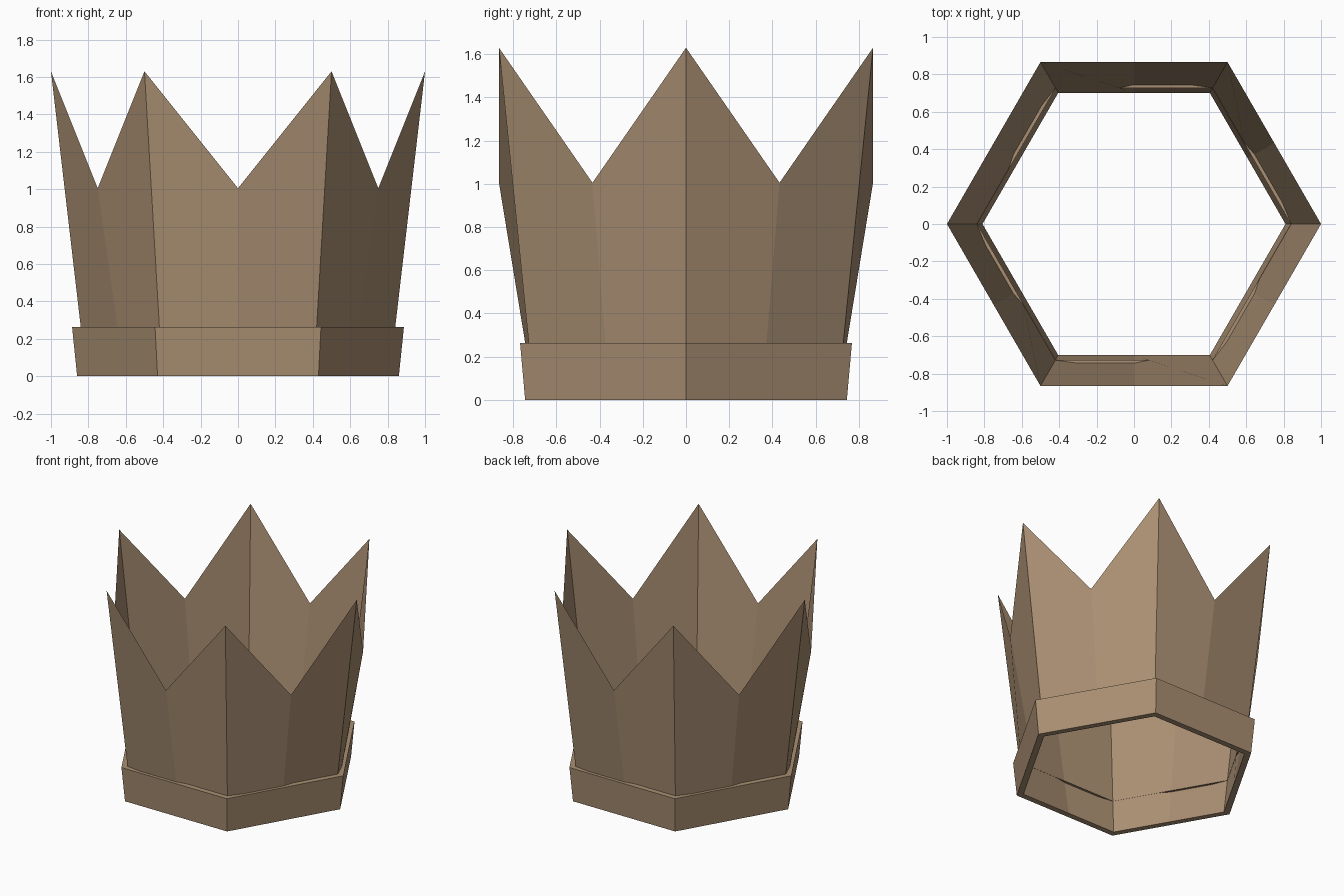
import bpy
import bmesh
from math import cos, sin, pi

if "Cube" in bpy.data.objects:
    bpy.data.objects.remove(bpy.data.objects["Cube"])

SIDES = 6

gold = bpy.data.materials.new("dull gold")
gold.diffuse_color = (0.40, 0.275, 0.17, 1)
gold.use_nodes = True
gold.node_tree.nodes["Principled BSDF"].inputs["Base Color"].default_value = gold.diffuse_color


def corner(i, r, z):
    a = 2 * pi * i / SIDES
    return (r * cos(a), r * sin(a), z)


def midpoint(i, r, z):
    """Middle of side i of a hexagon with corner radius r."""
    a = 2 * pi * (i + 0.5) / SIDES
    d = r * cos(pi / SIDES)
    return (d * cos(a), d * sin(a), z)


def ring(bm, r, z):
    return [bm.verts.new(corner(i, r, z)) for i in range(SIDES)]


def bridge(bm, lower, upper):
    n = len(lower)
    for i in range(n):
        j = (i + 1) % n
        bm.faces.new((lower[i], lower[j], upper[j], upper[i]))


def finish(bm, name):
    mesh = bpy.data.meshes.new(name)
    bm.to_mesh(mesh)
    bm.free()
    mesh.materials.append(gold)
    obj = bpy.data.objects.new(name, mesh)
    bpy.context.collection.objects.link(obj)


# Flaring thin wall: tall points at the corners, valleys at the side middles
bm = bmesh.new()
low, high = [], []
for i in range(SIDES):
    low += [bm.verts.new(corner(i, 0.81, 0)), bm.verts.new(midpoint(i, 0.81, 0))]
    high += [bm.verts.new(corner(i, 1, 1.63)), bm.verts.new(midpoint(i, 1, 1.005))]
bridge(bm, low, high)
finish(bm, "crown_wall")

# Band around the base: underside, outer face and top ledge
bm = bmesh.new()
profile = [(0.81, 0), (0.86, 0), (0.887, 0.262), (0.839, 0.262)]
rings = [ring(bm, r, z) for r, z in profile]
for a, b in zip(rings, rings[1:]):
    bridge(bm, a, b)
finish(bm, "base_band")
